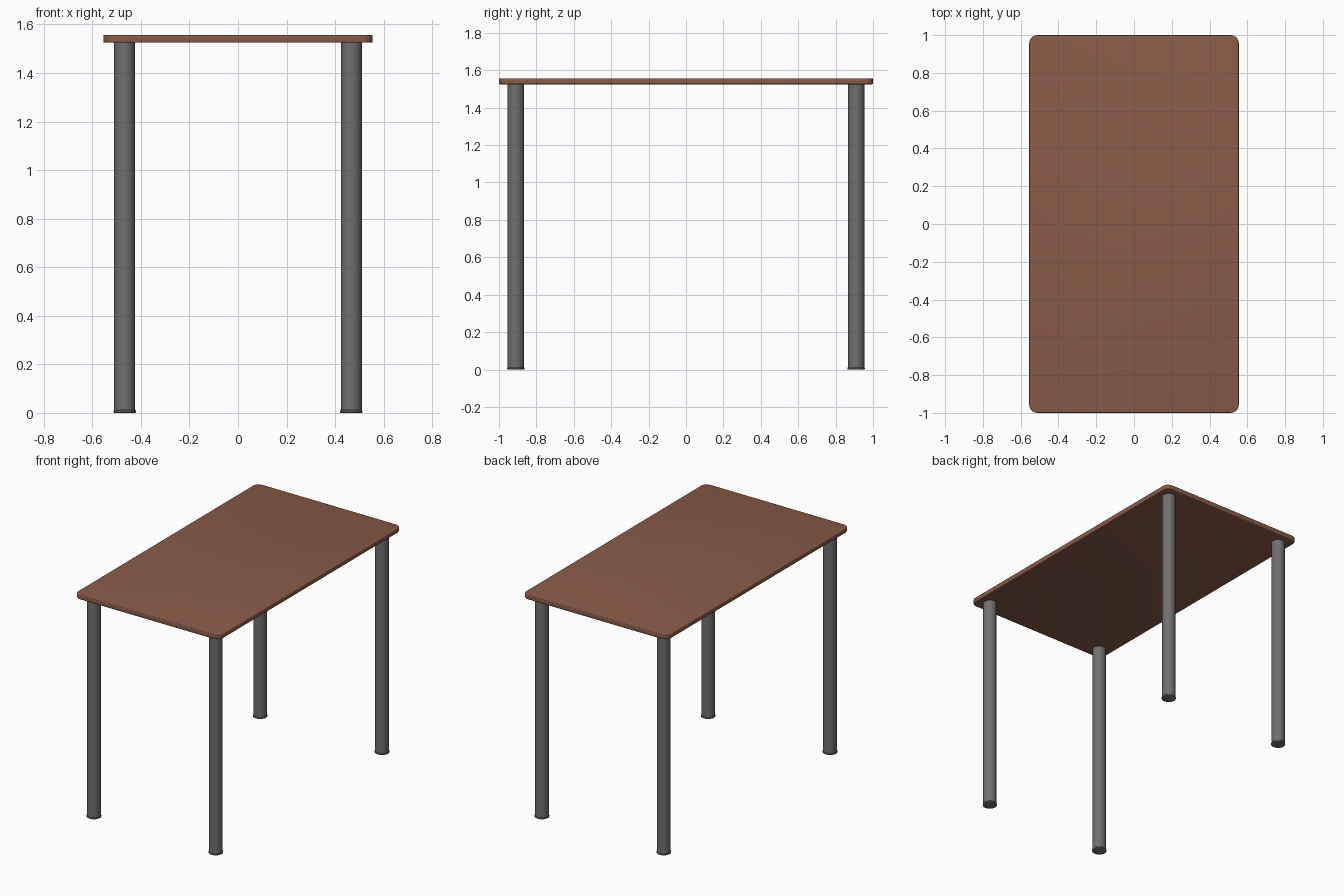
import bpy, bmesh, math

if "Cube" in bpy.data.objects:
    bpy.data.objects.remove(bpy.data.objects["Cube"])

def material(name, rgb):
    m = bpy.data.materials.new(name)
    m.diffuse_color = (*rgb, 1)
    m.use_nodes = True
    m.node_tree.nodes["Principled BSDF"].inputs["Base Color"].default_value = m.diffuse_color
    return m

WOOD = material("brown wood", (0.25, 0.105, 0.063))
METAL = material("grey metal", (0.16, 0.16, 0.16))

def finish(name, bm, mat):
    bmesh.ops.recalc_face_normals(bm, faces=bm.faces)
    me = bpy.data.meshes.new(name)
    bm.to_mesh(me)
    bm.free()
    me.materials.append(mat)
    ob = bpy.data.objects.new(name, me)
    bpy.context.collection.objects.link(ob)
    bpy.context.view_layer.objects.active = ob
    ob.select_set(True)
    bpy.ops.object.shade_smooth_by_angle(angle=math.radians(35))
    ob.select_set(False)
    return ob

# Tabletop: rounded rectangle slab with softened rims
HX, HY, R, Z0, Z1 = 0.555, 1.0, 0.045, 1.525, 1.557
bm = bmesh.new()
ring = []
for sx, sy, start in ((1, 1, 0), (-1, 1, 90), (-1, -1, 180), (1, -1, 270)):
    for i in range(9):
        a = math.radians(start + i * 90 / 8)
        ring.append(bm.verts.new((sx * (HX - R) + R * math.cos(a),
                                  sy * (HY - R) + R * math.sin(a), Z0)))
base = bm.faces.new(ring)
ext = bmesh.ops.extrude_face_region(bm, geom=[base], use_keep_orig=True)
bmesh.ops.translate(bm, vec=(0, 0, Z1 - Z0),
                    verts=[v for v in ext["geom"] if isinstance(v, bmesh.types.BMVert)])
rims = [e for e in bm.edges if abs(e.verts[0].co.z - e.verts[1].co.z) < 1e-6]
bmesh.ops.bevel(bm, geom=rims, offset=0.005, segments=3, profile=0.5, affect='EDGES')
finish("tabletop", bm, WOOD)

# Lathe a closed profile around a vertical axis
def lathe(name, x, y, profile, mat, n=32):
    bm = bmesh.new()
    rings = [[bm.verts.new((x + r * math.cos(2 * math.pi * i / n),
                            y + r * math.sin(2 * math.pi * i / n), z))
              for i in range(n)] for r, z in profile]
    for lo, hi in zip(rings, rings[1:]):
        for i in range(n):
            j = (i + 1) % n
            bm.faces.new((lo[i], lo[j], hi[j], hi[i]))
    bm.faces.new(rings[0][::-1])
    bm.faces.new(rings[-1])
    finish(name, bm, mat)

# Four tubular legs with slightly wider foot discs
for sx, side in ((-1, "left"), (1, "right")):
    for sy, end in ((-1, "front"), (1, "back")):
        x, y = sx * 0.467, sy * 0.910
        lathe(f"{end}_{side}_leg", x, y, [(0.0435, 0.010), (0.0435, Z0 + 0.002)], METAL)
        lathe(f"{end}_{side}_foot", x, y,
              [(0.043, 0), (0.0465, 0.002), (0.0465, 0.008), (0.044, 0.0115)], METAL)
